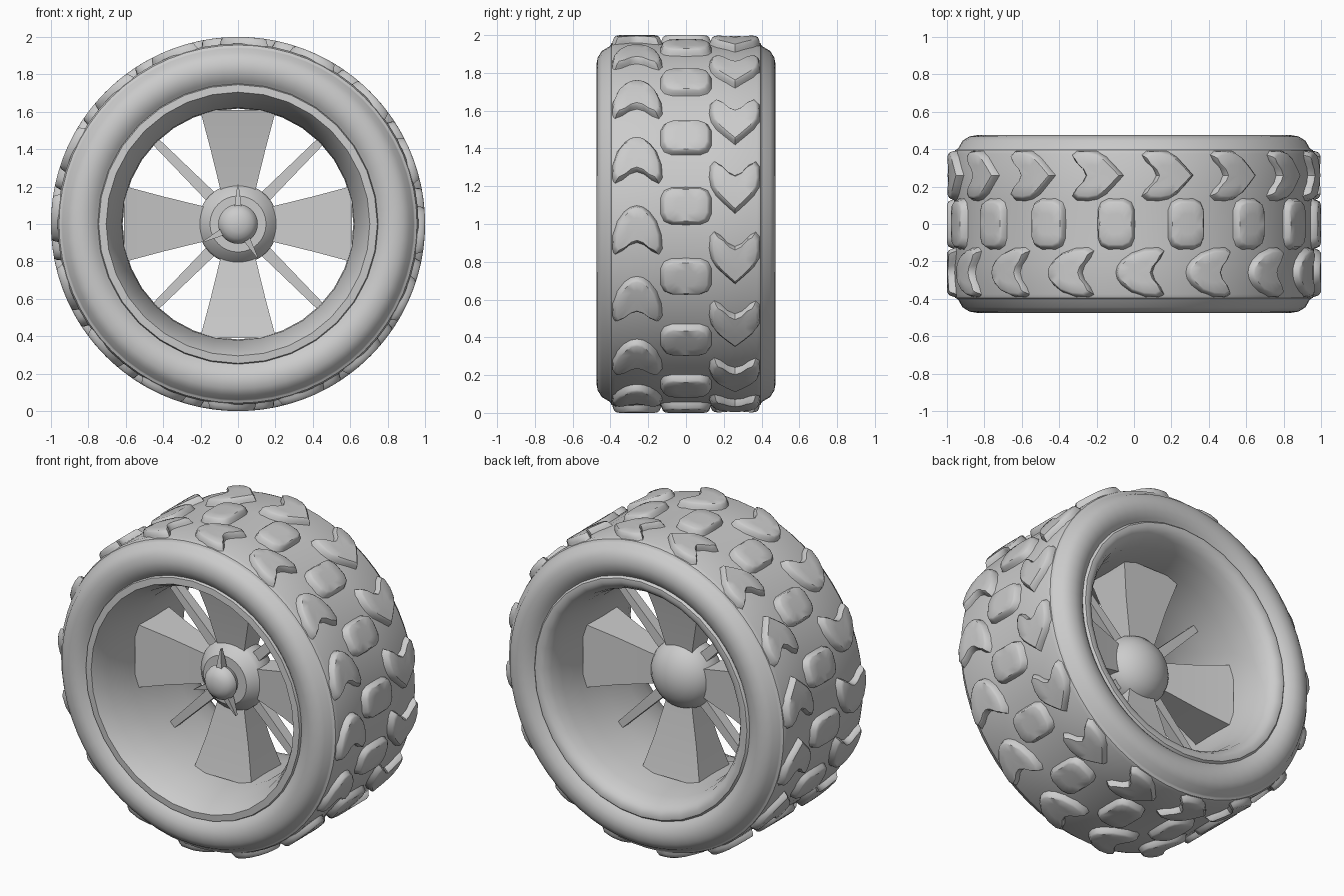
import bpy, bmesh, math
from math import sin, cos, radians, pi
from mathutils import Vector

if "Cube" in bpy.data.objects:
    bpy.data.objects.remove(bpy.data.objects["Cube"])

CZ = 1.0  # axle height


def polar(r, a, y):
    return Vector((r * cos(a), y, CZ + r * sin(a)))


def finish(bm, name, angle=35):
    bmesh.ops.remove_doubles(bm, verts=bm.verts, dist=1e-5)
    bmesh.ops.recalc_face_normals(bm, faces=bm.faces)
    me = bpy.data.meshes.new(name)
    bm.to_mesh(me)
    bm.free()
    ob = bpy.data.objects.new(name, me)
    bpy.context.collection.objects.link(ob)
    bpy.ops.object.select_all(action='DESELECT')
    ob.select_set(True)
    bpy.context.view_layer.objects.active = ob
    bpy.ops.object.shade_smooth_by_angle(angle=radians(angle))
    return ob


def lathe(name, profile, n, angle=35):
    """Spin (y, r) points around the axle."""
    bm = bmesh.new()
    rings = []
    for y, r in profile:
        if r == 0:
            rings.append([bm.verts.new((0, y, CZ))] * n)
        else:
            rings.append([bm.verts.new(polar(r, 2 * pi * i / n, y)) for i in range(n)])
    for a, b in zip(rings, rings[1:]):
        for i in range(n):
            j = (i + 1) % n
            bm.faces.new(list(dict.fromkeys((a[i], a[j], b[j], b[i]))))
    return finish(bm, name, angle)


# Tyre carcass
side = [(-.42, .73), (-.45, .765), (-.47, .80), (-.475, .84), (-.468, .88), (-.445, .917),
        (-.405, .94), (-.40, .945), (-.395, .957), (-.375, .965)]
lathe("tyre", side + [(-.13, .963), (.13, .963)] + [(-y, r) for y, r in reversed(side)], 64)

# Rim barrel with a stepped front lip and a rounded back lip
lathe("rim", [(-.43, .752), (-.452, .745), (-.455, .705), (-.43, .69), (-.36, .66), (-.2, .622),
              (0, .617), (.2, .622), (.33, .64), (.40, .66), (.435, .685), (.452, .715),
              (.45, .74), (.43, .757)], 32)


# Tread blocks: outlines are (across, degrees round) from the tip
def mirror_outline(half):
    return half + [(-u, v) for u, v in reversed(half) if u > 0]


round_arrow = mirror_outline([(0, 0), (.03, -.4), (.06, -1.7), (.095, -4.5), (.118, -8.5), (.122, -12.3),
                              (.105, -14), (.07, -13), (.035, -11.3), (0, -10.6)])
sharp_arrow = mirror_outline([(0, 0), (.045, 2.4), (.09, 5), (.115, 7.5), (.124, 10.5), (.12, 13.8),
                              (.1, 15.2), (.07, 14.2), (.035, 12), (0, 11)])
pad = mirror_outline([(0, 5.4), (.07, 5.3), (.105, 4.4), (.122, 2.3), (.122, 0),
                      (.122, -2.3), (.105, -4.4), (.07, -5.3), (0, -5.4)])


def tread_row(name, outline, y0, start, mid):
    bm = bmesh.new()
    for k in range(16):
        base = start + 22.5 * k
        rings = []
        for scale, r in ((1.14, .955), (1.06, .973), (1.0, .992), (.9, 1.0), (.45, 1.0)):
            ring = []
            for u, v in outline:
                y = max(-.39, min(.39, y0 + u * scale))
                ring.append(bm.verts.new(polar(r, radians(base + mid + (v - mid) * scale), y)))
            rings.append(ring)
        n = len(outline)
        for a, b in zip(rings, rings[1:]):
            for i in range(n):
                j = (i + 1) % n
                bm.faces.new((a[i], a[j], b[j], b[i]))
        c = bm.verts.new(polar(1.0, radians(base + mid), y0))
        for i in range(n):
            bm.faces.new((rings[-1][i], rings[-1][(i + 1) % n], c))
    finish(bm, name, 40)


tread_row("tread_front_row", round_arrow, -.26, 5.2, -6)
tread_row("tread_centre_row", pad, 0, 5.7, 0)
tread_row("tread_back_row", sharp_arrow, .26, 4.0, 7)


# Spokes: tapered bars given as (radius, half width, half depth, y) sections
def bars(name, sections, angles):
    bm = bmesh.new()
    for deg in angles:
        a = radians(deg)
        out, tan = Vector((cos(a), 0, sin(a))), Vector((-sin(a), 0, cos(a)))
        rings = []
        for r, w, d, y in sections:
            c = Vector((0, y, CZ)) + out * r
            rings.append([bm.verts.new(c + tan * (w * sx) + Vector((0, d * sy, 0)))
                          for sx, sy in ((-1, -1), (1, -1), (1, 1), (-1, 1))])
        for p, q in zip(rings, rings[1:]):
            for i in range(4):
                j = (i + 1) % 4
                bm.faces.new((p[i], p[j], q[j], q[i]))
        bm.faces.new(rings[0])
        bm.faces.new(rings[-1])
    finish(bm, name, 25)


bars("wide_spokes", [(.1, .074, .055, 0), (.2, .098, .075, 0), (.4, .147, .105, 0), (.61, .203, .155, 0)],
     range(0, 360, 90))
bars("thin_spokes", [(.12, .033, .035, 0), (.625, .022, .03, 0)], range(45, 360, 90))

# Hub: stepped front, domed back
dome = [(.17 * sin(radians(t)), .215 * cos(radians(t))) for t in range(0, 90, 15)]
lathe("hub", [(-.13, 0), (-.13, .15), (-.12, .163), (-.075, .205), (-.06, .215)] + dome + [(.17, 0)], 32)

# Centre cap and its three fins
lathe("hub_cap", [(-.235, 0), (-.23, .045), (-.215, .078), (-.19, .1), (-.165, .106),
                  (-.15, .1), (-.12, .085)], 24)
bars("cap_fins", [(.06, .022, .03, -.165), (.13, .014, .022, -.165), (.21, .003, .008, -.165)],
     (90, 207, 300))
